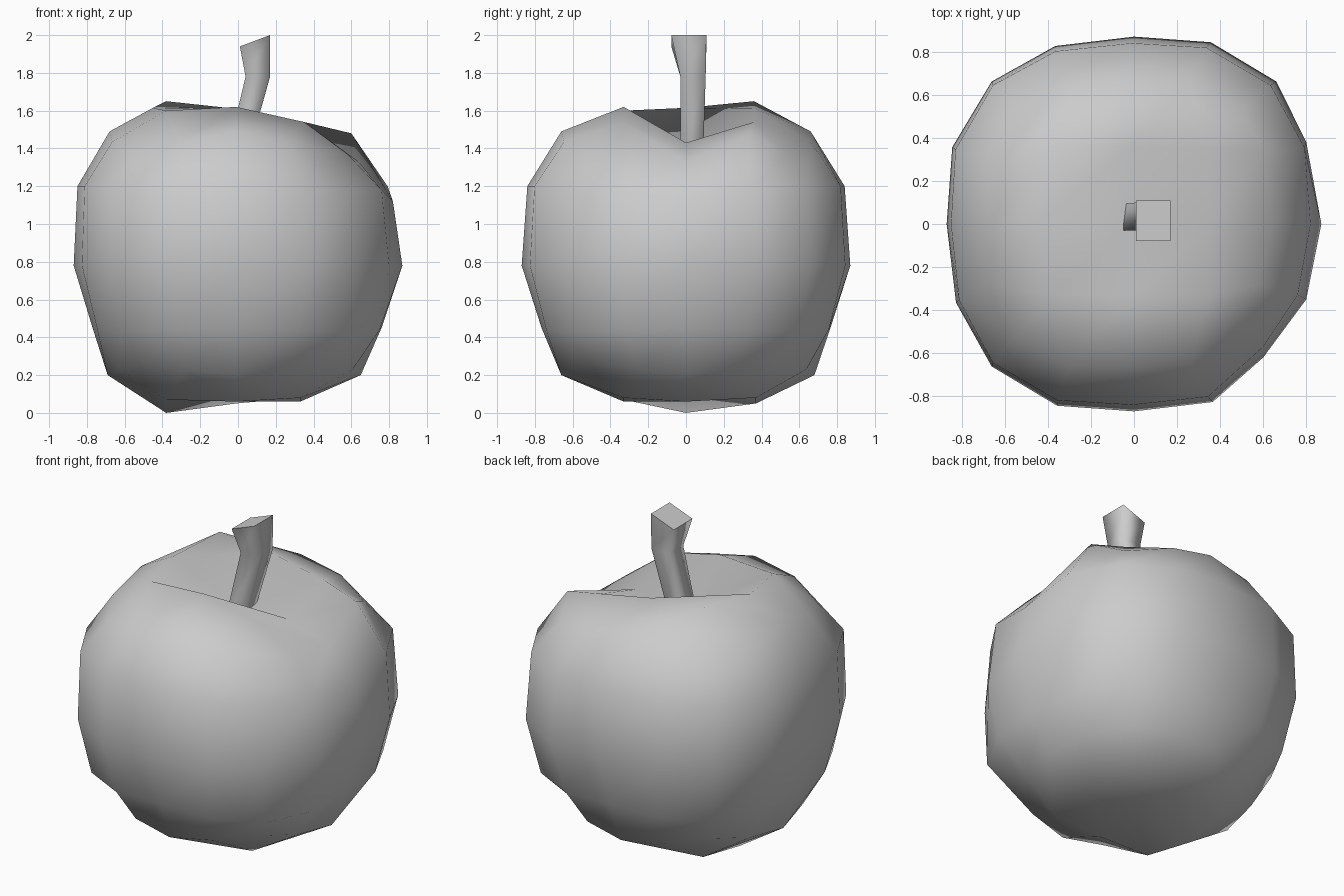
import bpy, bmesh, math

if "Cube" in bpy.data.objects:
    bpy.data.objects.remove(bpy.data.objects["Cube"])


def make_object(name, bm):
    bmesh.ops.recalc_face_normals(bm, faces=bm.faces)
    mesh = bpy.data.meshes.new(name)
    bm.to_mesh(mesh)
    bm.free()
    obj = bpy.data.objects.new(name, mesh)
    bpy.context.collection.objects.link(obj)
    return obj


# Slightly squarish 16-sided outline, shared by every ring of the body
OUTLINE = [(1, 0), (.95, .42), (.76, .76), (.41, .97)]
for _ in range(3):
    OUTLINE += [(-y, x) for x, y in OUTLINE[-4:]]


def ring(bm, radius, z, corner_scale=1.0, corner_drop=0.0, cx=0.0, cy=0.0):
    verts = []
    for k, (x, y) in enumerate(OUTLINE):
        w = (1 - math.cos(4 * math.tau * k / 16)) / 2   # 1 on the diagonals
        r = radius * (1 + (corner_scale - 1) * w)
        verts.append(bm.verts.new((x * r + cx, y * r + cy, z - corner_drop * w)))
    return verts


def bridge(bm, a, b):
    for k in range(len(a)):
        n = (k + 1) % len(a)
        bm.faces.new((a[k], a[n], b[n], b[k]))


def cap(bm, border, xs, ys, heights):
    # 5x5 quad grid: the ring is its border, the 3x3 heights its inside
    grid = {}
    for k, v in enumerate(border):
        a = math.tau * k / 16
        i = max(-2, min(2, round(2.83 * math.cos(a))))
        j = max(-2, min(2, round(2.83 * math.sin(a))))
        grid[i, j] = v
    for i in range(3):
        for j in range(3):
            grid[i - 1, j - 1] = bm.verts.new((xs[i], ys[j], heights[i][j]))
    for i in range(-2, 2):
        for j in range(-2, 2):
            bm.faces.new((grid[i, j], grid[i + 1, j], grid[i + 1, j + 1], grid[i, j + 1]))
    return grid


# Apple body: stacked rings closed by dimpled caps
bm = bmesh.new()
base = ring(bm, .67, .20, .93, -.06, -.02, .01)
lower = ring(bm, .765, .45, 1.035, .02, -.005)
belly = ring(bm, .87, .78)
upper = ring(bm, .84, 1.20, 1.01, 0, -.01)
shoulder = ring(bm, .66, 1.49, 1.06, .11, -.02)
rings = [base, lower, belly, upper, shoulder]
for lo, hi in zip(rings, rings[1:]):
    bridge(bm, lo, hi)

# Groove down the right side and the sunken lobe in front of it
for v, co in ((upper[0], (.82, 0, 1.12)), (shoulder[0], (.64, 0, 1.33)),
              (shoulder[1], (.60, .33, 1.48)), (shoulder[15], (.58, -.28, 1.37)),
              (shoulder[14], (.48, -.50, 1.32)), (upper[15], (.76, -.33, 1.18)),
              (upper[14], (.60, -.57, 1.17)), (belly[14], (.60, -.62, .78)),
              (belly[15], (.80, -.35, .78)), (belly[1], (.80, .38, .78))):
    v.co = co

top = cap(bm, shoulder, (-.38, -.01, .35), (-.33, 0, .36),
          ((1.60, 1.615, 1.65), (1.62, 1.39, 1.61), (1.54, 1.43, 1.54)))
top[-1, 0].co.x = -.45
cap(bm, base, (-.38, -.01, .33), (-.33, 0, .37),
    ((.07, 0, .07), (.06, .10, .05), (.08, .06, .08)))
apple = make_object("apple_body", bm)
apple.data.shade_smooth()

# Stem: bent four-sided stalk with a slanted flared top
bm = bmesh.new()
# centre x, y, z, half width x, half width y, tilt
sections = [(-.01, .03, 1.34, .055, .06, 0),
            (.105, .037, 1.78, .065, .067, 0),
            (.09, .015, 1.97, .08, .093, .03)]
loops = []
for x, y, z, hx, hy, tilt in sections:
    loops.append([bm.verts.new((x + sx * hx, y + sy * hy, z + sx * tilt))
                  for sx, sy in ((-1, -1), (1, -1), (1, 1), (-1, 1))])
for a, b in zip(loops, loops[1:]):
    bridge(bm, a, b)
for f in bm.faces:
    f.smooth = True
bm.faces.new(loops[-1])
bm.faces.new(loops[0])
make_object("stem", bm)
